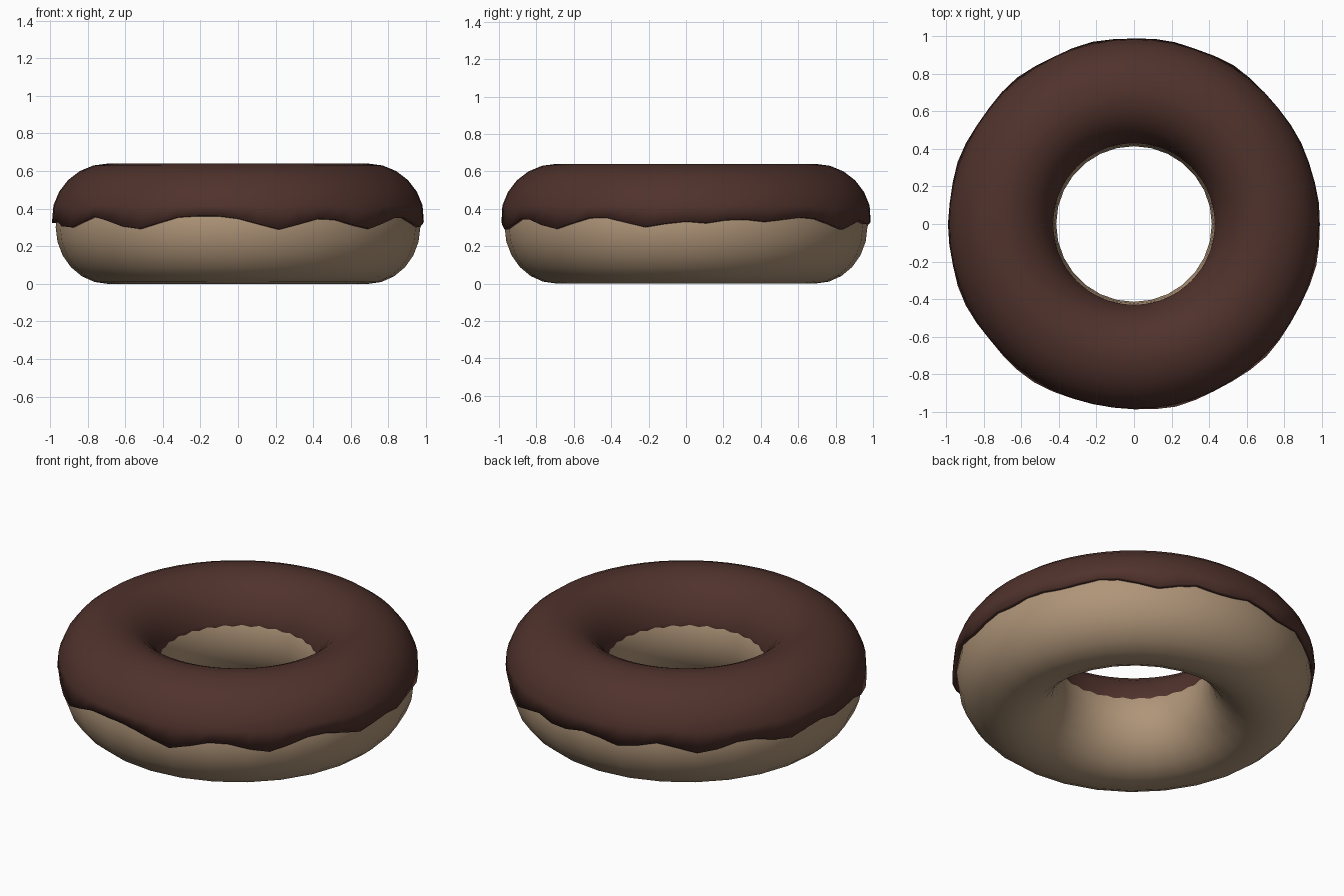
import bpy, bmesh, math

if "Cube" in bpy.data.objects:
    bpy.data.objects.remove(bpy.data.objects["Cube"])

R = 0.692      # radius of the ring's centre line


def material(name, rgb):
    m = bpy.data.materials.new(name)
    m.diffuse_color = (*rgb, 1)
    m.use_nodes = True
    m.node_tree.nodes["Principled BSDF"].inputs["Base Color"].default_value = m.diffuse_color
    return m


def sweep(name, profile, segments, mat, closed):
    """Revolve profile(theta) -> [(radius, z), ...] round the z axis."""
    bm = bmesh.new()
    rings = []
    for i in range(segments):
        t = 2 * math.pi * i / segments
        rings.append([bm.verts.new((r * math.sin(t), -r * math.cos(t), z))
                      for r, z in profile(math.degrees(t))])
    n = len(rings[0])
    for i in range(segments):
        a, b = rings[i], rings[(i + 1) % segments]
        for j in range(n if closed else n - 1):
            k = (j + 1) % n
            bm.faces.new((a[j], b[j], b[k], a[k]))
    me = bpy.data.meshes.new(name)
    bm.to_mesh(me)
    bm.free()
    me.materials.append(mat)
    ob = bpy.data.objects.new(name, me)
    bpy.context.collection.objects.link(ob)
    bpy.ops.object.select_all(action='DESELECT')
    ob.select_set(True)
    bpy.context.view_layer.objects.active = ob
    bpy.ops.object.shade_smooth_by_angle(angle=math.radians(40))
    return ob


# Dough ring
def dough_profile(theta):
    return [(R + 0.278 * math.cos(a), 0.302 + 0.302 * math.sin(a))
            for a in (2 * math.pi * j / 24 for j in range(24))]


sweep("dough", dough_profile, 28, material("dough", (0.43, 0.30, 0.19)), True)

# Icing: drips round the outer edge as (angle from the front, depth)
DRIPS = [(-67, .07), (-34, .075), (13, .07), (44, .07), (78, .06), (95, .04),
         (116, .03), (148, .07), (170, .05), (194, .06), (220, .075), (249, .065),
         (272, .04)]


def drip(theta):
    best = 0
    for centre, depth in DRIPS:
        d = abs((theta - centre + 180) % 360 - 180)
        best = max(best, depth * max(0, 1 - d / 16))
    return best


def icing_profile(theta):
    d = drip(theta)
    pts = [(R + 0.291 + 0.2 * d, 0.36 - d)]
    for j in range(1, 13):
        a = math.pi * j / 12
        w = 0.30 if j < 6 else 0.27
        pts.append((R + w * math.cos(a), 0.34 + 0.30 * math.sin(a)))
    return pts


icing = sweep("icing", icing_profile, 56, material("icing", (0.08, 0.032, 0.025)), False)
shell = icing.modifiers.new("thickness", 'SOLIDIFY')
shell.thickness = 0.025
shell.offset = -1
